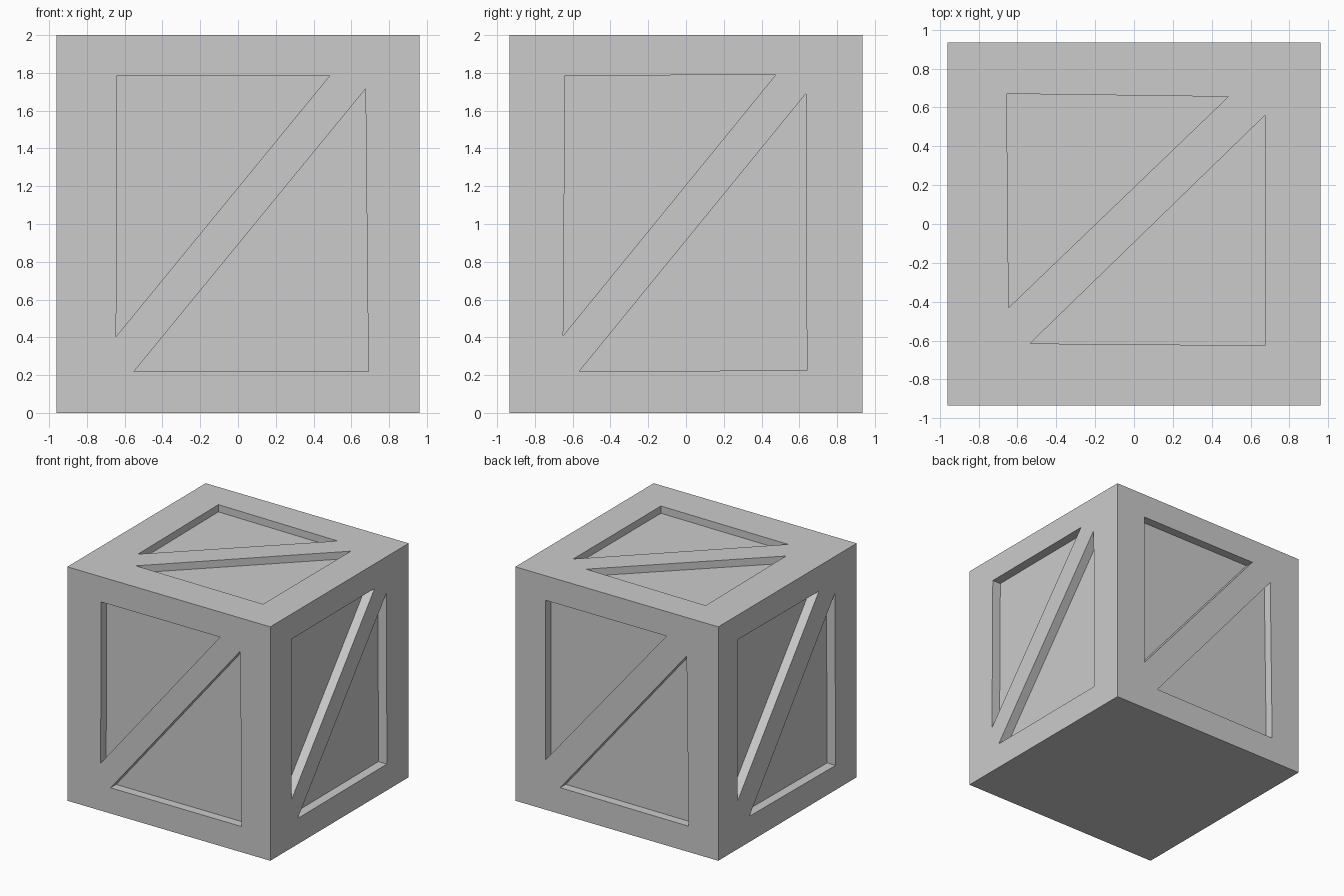
import bpy, bmesh
from mathutils import Vector

if "Cube" in bpy.data.objects:
    bpy.data.objects.remove(bpy.data.objects["Cube"])

HX, HY, H = 0.96, 0.935, 2.0

# Crate body
bpy.ops.mesh.primitive_cube_add(size=1, location=(0, 0, H / 2))
crate = bpy.context.object
crate.name = "crate_body"
crate.scale = (2 * HX, 2 * HY, H)
bpy.ops.object.transform_apply(location=True, scale=True)

# Each panel: origin, in-plane right, in-plane up, outward normal, recess depth, two triangles
X, Y, Z = Vector((1, 0, 0)), Vector((0, 1, 0)), Vector((0, 0, 1))
panels = [
    (-Y * HY, X, Z, -Y, 0.075,
     [(-0.64, 1.785), (-0.645, 0.405), (0.485, 1.785)],
     [(-0.55, 0.22), (0.69, 0.22), (0.675, 1.715)]),
    (X * HX, Y, Z, X, 0.08,
     [(-0.64, 1.785), (-0.65, 0.41), (0.475, 1.79)],
     [(-0.565, 0.22), (0.64, 0.225), (0.635, 1.69)]),
    (Y * HY, -X, Z, Y, 0.075,
     [(-0.675, 1.79), (-0.675, 0.425), (0.47, 1.79)],
     [(-0.535, 0.225), (0.68, 0.22), (0.66, 1.67)]),
    (-X * HX, -Y, Z, -X, 0.08,
     [(-0.67, 1.79), (-0.675, 0.41), (0.425, 1.785)],
     [(-0.515, 0.22), (0.65, 0.21), (0.64, 1.685)]),
    (Z * H, X, Y, Z, 0.062,
     [(-0.655, 0.67), (-0.645, -0.43), (0.485, 0.655)],
     [(-0.535, -0.615), (0.675, -0.625), (0.675, 0.56)]),
]


def add_prism(bm, origin, right, up, normal, depth, tri):
    """Triangular prism sunk into a face, poking slightly outside."""
    base = [origin + right * u + up * v for u, v in tri]
    inner = [bm.verts.new(p - normal * depth) for p in base]
    outer = [bm.verts.new(p + normal * 0.1) for p in base]
    bm.faces.new(inner)
    bm.faces.new(outer)
    for i in range(3):
        j = (i + 1) % 3
        bm.faces.new((inner[i], inner[j], outer[j], outer[i]))


# Triangular recesses either side of the diagonal braces
bm = bmesh.new()
for origin, right, up, normal, depth, *tris in panels:
    for tri in tris:
        add_prism(bm, origin, right, up, normal, depth, tri)
bmesh.ops.recalc_face_normals(bm, faces=bm.faces)
mesh = bpy.data.meshes.new("recess_cutter")
bm.to_mesh(mesh)
bm.free()
cutter = bpy.data.objects.new("recess_cutter", mesh)
bpy.context.collection.objects.link(cutter)
cutter.hide_render = True

# Carve the panels, then discard the cutter
mod = crate.modifiers.new("recesses", 'BOOLEAN')
mod.operation = 'DIFFERENCE'
mod.solver = 'EXACT'
mod.object = cutter
bpy.context.view_layer.objects.active = crate
bpy.ops.object.modifier_apply(modifier=mod.name)
bpy.data.objects.remove(cutter)
